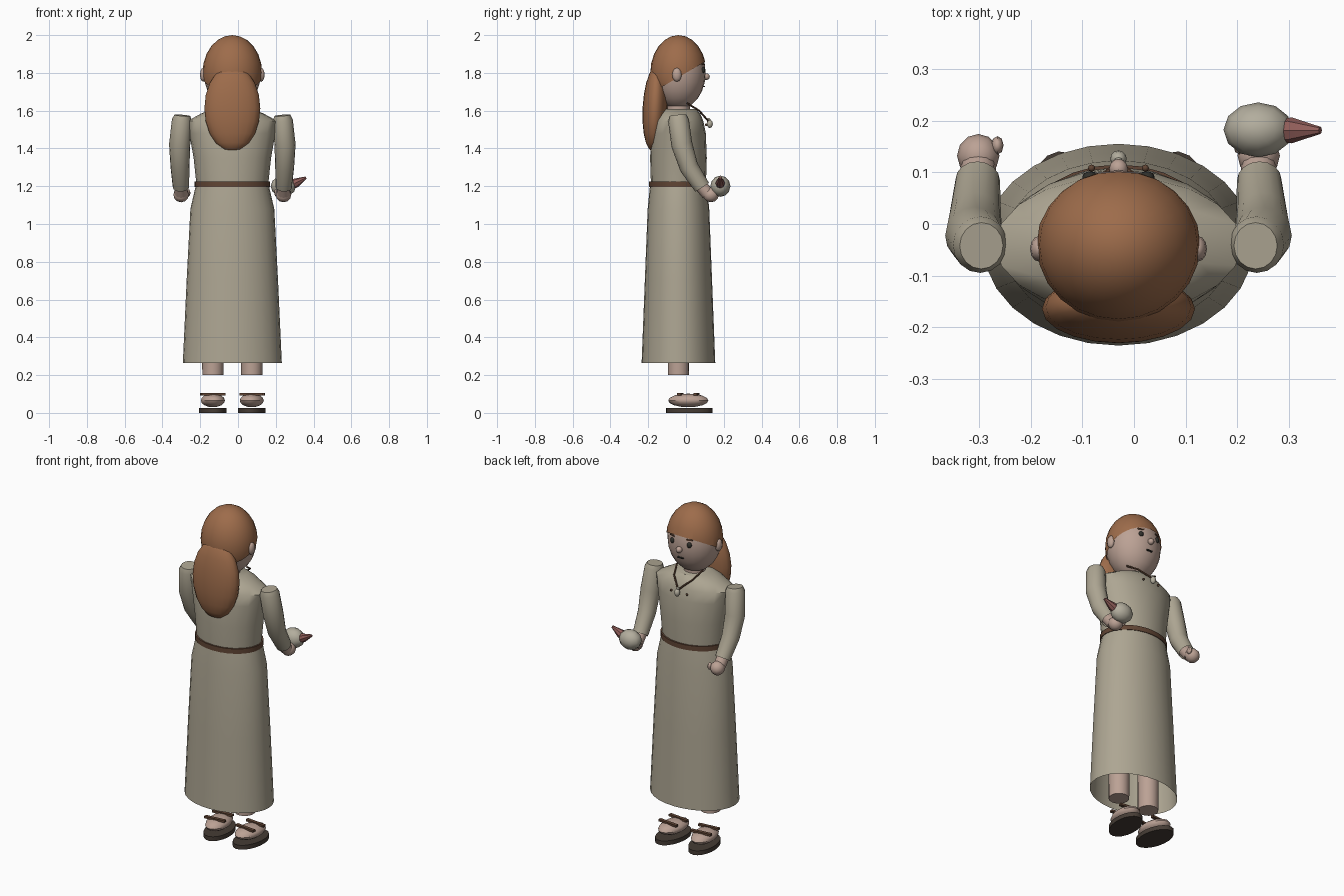
import bpy, bmesh, math
from mathutils import Vector, Matrix

if "Cube" in bpy.data.objects:
    bpy.data.objects.remove(bpy.data.objects["Cube"])

CX, CY = -0.03, -0.04   # body axis


def mat(name, r, g, b):
    m = bpy.data.materials.new(name)
    m.diffuse_color = (r, g, b, 1)
    m.use_nodes = True
    m.node_tree.nodes["Principled BSDF"].inputs["Base Color"].default_value = m.diffuse_color
    return m


CLOTH = mat("cloth", 0.42, 0.38, 0.29)
SKIN = mat("skin", 0.50, 0.36, 0.30)
HAIR = mat("hair", 0.34, 0.15, 0.07)
LEATHER = mat("leather", 0.12, 0.06, 0.035)
SOLE = mat("sole", 0.06, 0.045, 0.035)
DARK = mat("dark", 0.03, 0.03, 0.025)
RED = mat("dull_red", 0.28, 0.11, 0.10)
PALE = mat("pale", 0.45, 0.42, 0.34)


def finish(name, bm, material, angle=40):
    bmesh.ops.recalc_face_normals(bm, faces=bm.faces)
    me = bpy.data.meshes.new(name)
    bm.to_mesh(me)
    bm.free()
    ob = bpy.data.objects.new(name, me)
    bpy.context.collection.objects.link(ob)
    me.materials.append(material)
    for o in bpy.context.selected_objects:
        o.select_set(False)
    ob.select_set(True)
    bpy.context.view_layer.objects.active = ob
    bpy.ops.object.shade_smooth_by_angle(angle=math.radians(angle))
    return ob


def ball(name, loc, radii, material, seg=20, rot=None, cut=None):
    """Ellipsoid; cut = (point, normal) keeps the side the normal points to."""
    bm = bmesh.new()
    bmesh.ops.create_uvsphere(bm, u_segments=seg, v_segments=max(6, seg // 2), radius=1)
    m = Matrix.Translation(loc) @ (rot or Matrix()) @ Matrix.Diagonal((*radii, 1))
    bm.transform(m)
    if cut:
        bmesh.ops.bisect_plane(bm, geom=bm.verts[:] + bm.edges[:] + bm.faces[:],
                               plane_co=cut[0], plane_no=cut[1], clear_inner=True)
    return finish(name, bm, material)


def loft(name, rings, material, seg=20, cap0=True, cap1=True):
    """Skin elliptical rings (x, y, z, rx, ry) set square to their path."""
    bm = bmesh.new()
    pts = [Vector(r[:3]) for r in rings]
    loops = []
    for i, r in enumerate(rings):
        d = (pts[min(i + 1, len(pts) - 1)] - pts[max(i - 1, 0)]).normalized()
        ref = Vector((0, 1, 0)) if abs(d.x) > 0.8 else Vector((1, 0, 0))
        u = (ref - d * ref.dot(d)).normalized()
        v = d.cross(u)
        loops.append([bm.verts.new(pts[i] + u * r[3] * math.cos(t) + v * r[4] * math.sin(t))
                      for t in (2 * math.pi * k / seg for k in range(seg))])
    for a, b in zip(loops, loops[1:]):
        for k in range(seg):
            j = (k + 1) % seg
            bm.faces.new((a[k], a[j], b[j], b[k]))
    if cap0:
        bm.faces.new(loops[0])
    if cap1:
        bm.faces.new(loops[-1])
    return finish(name, bm, material)


def box(name, loc, size, material, rot=0):
    bm = bmesh.new()
    bmesh.ops.create_cube(bm, size=1)
    bm.transform(Matrix.Translation(loc) @ Matrix.Rotation(rot, 4, 'Z') @ Matrix.Diagonal((*size, 1)))
    return finish(name, bm, material)


# Robe: open skirt, bodice, belt
loft("skirt", [(CX, CY, 0.265, 0.262, 0.195), (CX, CY, 0.70, 0.242, 0.178),
               (CX, CY, 1.08, 0.222, 0.163), (CX, CY, 1.21, 0.192, 0.150)],
     CLOTH, 28, cap0=False)
loft("bodice", [(CX, CY, 1.19, 0.188, 0.145), (CX, CY, 1.35, 0.205, 0.150),
                (CX, CY, 1.48, 0.228, 0.145), (CX, CY, 1.545, 0.238, 0.132),
                (CX, CY, 1.585, 0.165, 0.115), (CX, CY, 1.61, 0.10, 0.09)], CLOTH, 20)
loft("belt", [(CX, CY, 1.195, 0.199, 0.155), (CX, CY, 1.224, 0.199, 0.155)], LEATHER, 28)

# Head, face and hair
loft("neck", [(CX, CY, 1.56, 0.06, 0.06), (CX, CY, 1.68, 0.06, 0.06)], SKIN, 16)
ball("head", (CX, CY, 1.80), (0.151, 0.144, 0.193), SKIN, 24)
ball("hair_cap", (CX, CY, 1.80), (0.158, 0.149, 0.20), HAIR, 24,
     cut=((0, 0, 1.80), (0, -0.583, 1)))
ball("back_hair", (CX, -0.164, 1.612), (0.148, 0.066, 0.228), HAIR, 20,
     rot=Matrix.Rotation(math.radians(-3), 4, 'X'))
ball("nose", (CX, 0.107, 1.78), (0.018, 0.019, 0.018), SKIN, 12)
box("mouth", (CX, 0.094, 1.728), (0.036, 0.012, 0.006), DARK)
for s, side in ((-1, "left"), (1, "right")):
    ball(side + "_ear", (CX + s * 0.153, -0.048, 1.79), (0.018, 0.025, 0.037), SKIN, 12)
    ball(side + "_eye", (CX + s * 0.055, 0.090, 1.815), (0.015, 0.012, 0.017), DARK, 12)
    box(side + "_eyebrow", (CX + s * 0.055, 0.087, 1.845), (0.036, 0.012, 0.007), LEATHER,
        -s * 0.35)

# Necklace: cord in a V, pendant and small beads
for s, side in ((-1, "left"), (1, "right")):
    loft(side + "_cord", [(CX + s * 0.085, 0.005, 1.64, 0.005, 0.005),
                          (CX + s * 0.06, 0.07, 1.60, 0.005, 0.005),
                          (CX, 0.118, 1.545, 0.005, 0.005)], LEATHER, 8)
    ball(side + "_bead", (CX + s * 0.052, 0.108, 1.525), (0.007, 0.007, 0.007), LEATHER, 8)
ball("pendant", (CX, 0.126, 1.53), (0.016, 0.016, 0.022), PALE, 12)
ball("pendant_loop", (CX, 0.12, 1.553), (0.009, 0.009, 0.009), PALE, 8)

# Arms, hands, legs and sandals
for s, side in ((-1, "left"), (1, "right")):
    ax = CX + s * 0.267
    loft(side + "_sleeve", [(ax - s * 0.002, -0.042, 1.575, 0.042, 0.045),
                            (ax, -0.040, 1.55, 0.053, 0.055),
                            (ax + s * 0.012, -0.022, 1.42, 0.056, 0.056),
                            (ax + s * 0.010, 0.016, 1.30, 0.050, 0.050),
                            (ax + s * 0.005, 0.085, 1.195, 0.043, 0.043)],
         CLOTH, 16, cap1=False)
    loft(side + "_wrist", [(ax + s * 0.005, 0.06, 1.225, 0.034, 0.034),
                           (ax + s * 0.004, 0.115, 1.16, 0.034, 0.034)], SKIN, 12)
    ball(side + "_hand", (ax + s * 0.004, 0.132, 1.155), (0.041, 0.042, 0.04), SKIN, 12)
    ball(side + "_thumb", (ax - s * 0.033, 0.152, 1.165), (0.012, 0.018, 0.02), SKIN, 8)

    fx = CX + s * 0.103
    turn = -s * math.radians(6)
    rz = Matrix.Rotation(turn, 4, 'Z')
    loft(side + "_leg", [(fx, CY, 0.20, 0.056, 0.056), (fx, CY, 0.65, 0.060, 0.060)], SKIN, 16)
    ball(side + "_foot", (fx, 0.012, 0.066), (0.064, 0.107, 0.036), SKIN, 16, rot=rz)
    sole = loft(side + "_sole", [(0, 0, 0, 0.073, 0.124), (0, 0, 0.026, 0.073, 0.124)], SOLE, 20)
    sole.data.transform(Matrix.Translation((fx, 0.017, 0)) @ rz)
    for y in (-0.03, 0.055):
        box(side + "_strap", (fx + s * y * 0.1, y, 0.099), (0.125, 0.02, 0.012), LEATHER, turn)

# Round vessel held in the right hand, with a pointed red tip
ball("held_vessel", (0.24, 0.182, 1.20), (0.067, 0.053, 0.056), PALE, 12)
loft("vessel_tip", [(0.283, 0.181, 1.205, 0.022, 0.022), (0.305, 0.181, 1.217, 0.025, 0.025),
                    (0.36, 0.181, 1.245, 0.007, 0.007)], RED, 8)
